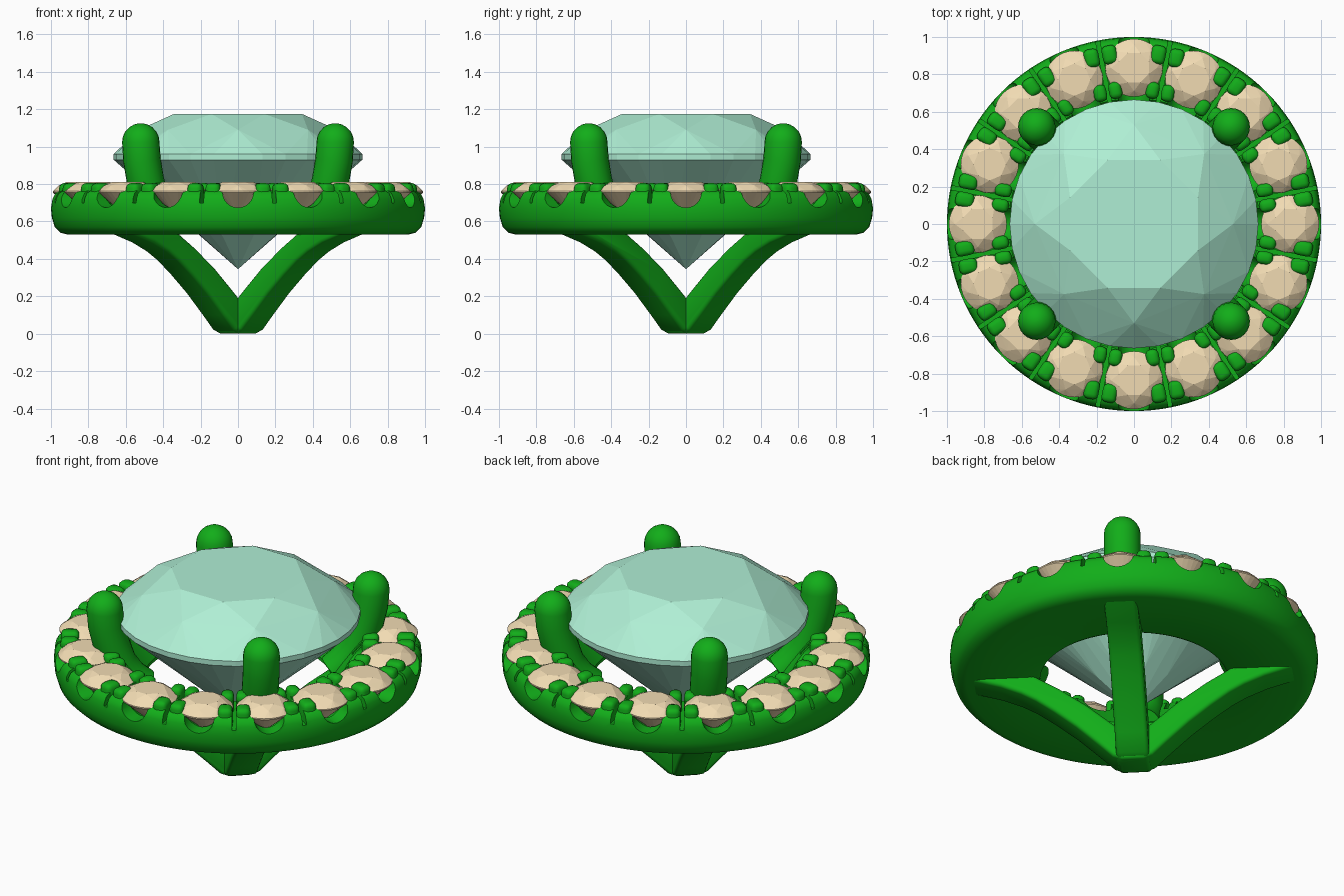
import bpy, bmesh, math
from math import sin, cos, pi
from mathutils import Matrix, Vector

if "Cube" in bpy.data.objects:
    bpy.data.objects.remove(bpy.data.objects["Cube"])


def material(name, rgb):
    m = bpy.data.materials.new(name)
    m.diffuse_color = (*rgb, 1)
    m.use_nodes = True
    m.node_tree.nodes["Principled BSDF"].inputs["Base Color"].default_value = m.diffuse_color
    return m


METAL = material("green_metal", (0.006, 0.42, 0.01))
MINT = material("mint_stone", (0.43, 0.86, 0.66))
TAN = material("tan_stone", (0.88, 0.71, 0.45))


def finish(name, bm, mat=None):
    bmesh.ops.recalc_face_normals(bm, faces=bm.faces)
    me = bpy.data.meshes.new(name)
    bm.to_mesh(me)
    bm.free()
    ob = bpy.data.objects.new(name, me)
    bpy.context.collection.objects.link(ob)
    if mat:
        me.materials.append(mat)
    return ob


def activate(ob):
    bpy.ops.object.select_all(action='DESELECT')
    ob.select_set(True)
    bpy.context.view_layer.objects.active = ob


def smooth(ob, angle=40):
    activate(ob)
    bpy.ops.object.shade_smooth_by_angle(angle=math.radians(angle))


def bevel(ob, width, segments=3):
    mod = ob.modifiers.new("bevel", 'BEVEL')
    mod.width, mod.segments, mod.limit_method = width, segments, 'ANGLE'
    activate(ob)
    bpy.ops.object.modifier_apply(modifier=mod.name)


def turn(i, n, offset=0.0):
    return Matrix.Rotation(2 * pi * (i + offset) / n, 4, 'Z')


def circle(n, r, z, offset=0.0):
    return [(r * cos(2 * pi * (i + offset) / n), r * sin(2 * pi * (i + offset) / n), z) for i in range(n)]


# Brilliant-cut stone: convex hull of facet corner rings
def brilliant(name, mat):
    bm = bmesh.new()
    pts = (circle(8, 0.37, 1.175, 0.5) + circle(8, 0.53, 1.09)
           + circle(32, 0.665, 0.96) + circle(32, 0.665, 0.93)
           + circle(8, 0.205, 0.515, 0.5) + [(0, 0, 0.345)])
    for p in pts:
        bm.verts.new(p)
    bmesh.ops.convex_hull(bm, input=bm.verts[:])
    bmesh.ops.dissolve_limit(bm, angle_limit=0.01, verts=bm.verts[:], edges=bm.edges[:])
    return finish(name, bm, mat)


brilliant("centre_stone", MINT)

# Sixteen halo stones share one scaled mesh
N = 16
S = 0.155 / 0.665
first = brilliant("halo_stone", TAN)
first.data.transform(Matrix.Translation((0.835, 0, 0.812 - 1.175 * S)) @ Matrix.Scale(S, 4))
for i in range(1, N):
    ob = bpy.data.objects.new("halo_stone", first.data)
    ob.matrix_world = turn(i, N)
    bpy.context.collection.objects.link(ob)

# Halo ring: lathed band
profile = [(0.51, 0.54), (0.53, 0.53), (0.91, 0.53), (0.95, 0.54), (0.98, 0.57), (0.995, 0.62), (1.0, 0.67),
           (0.995, 0.72), (0.98, 0.75), (0.955, 0.765), (0.67, 0.765), (0.65, 0.74), (0.54, 0.60), (0.51, 0.56)]
bm = bmesh.new()
vs = [bm.verts.new((r, 0, z)) for r, z in profile]
es = [bm.edges.new((vs[i], vs[(i + 1) % len(vs)])) for i in range(len(vs))]
bmesh.ops.spin(bm, geom=vs + es, axis=(0, 0, 1), cent=(0, 0, 0), angle=2 * pi, steps=128)
bmesh.ops.remove_doubles(bm, verts=bm.verts[:], dist=1e-4)
ring = finish("halo_ring", bm, METAL)

# Cutters: stone seats, scallops under the stones, and gaps between the prong pairs
seats, scallops, gaps = bmesh.new(), bmesh.new(), bmesh.new()
for i in range(N):
    bmesh.ops.create_cone(seats, cap_ends=True, segments=32, radius1=0.02, radius2=0.158, depth=0.17,
                          matrix=turn(i, N) @ Matrix.Translation((0.835, 0, 0.687)))
    bmesh.ops.create_cone(scallops, cap_ends=True, segments=24, radius1=0.083, radius2=0.083, depth=0.5,
                          matrix=turn(i, N) @ Matrix.Translation((0.85, 0, 0.757)) @ Matrix.Rotation(pi / 2, 4, 'Y'))
    bmesh.ops.create_cube(gaps, size=1, matrix=turn(i, N, 0.5) @ Matrix.Translation((0.85, 0, 0.78))
                          @ Matrix.Diagonal((0.6, 0.022, 0.16, 1)))
for name, cut in (("seat_cutter", seats), ("scallop_cutter", scallops), ("gap_cutter", gaps)):
    cutter = finish(name, cut)
    cutter.hide_render = True
    mod = ring.modifiers.new(name, 'BOOLEAN')
    mod.operation, mod.solver, mod.object = 'DIFFERENCE', 'EXACT', cutter
    activate(ring)
    bpy.ops.object.modifier_apply(modifier=name)
    bpy.data.objects.remove(cutter)
smooth(ring, 35)

# Small prongs: four rounded posts around each halo stone
bm = bmesh.new()
for i in range(N):
    for side in (-1, 1):
        for r, t, length, width in ((0.905, 0.13, 0.10, 0.08), (0.715, 0.10, 0.09, 0.07)):
            bmesh.ops.create_cube(bm, size=1, matrix=turn(i, N) @ Matrix.Translation((r, side * t, 0.725))
                                  @ Matrix.Rotation(side * pi / N, 4, 'Z')
                                  @ Matrix.Diagonal((length, width, 0.16, 1)))
prongs = finish("halo_prongs", bm, METAL)
bevel(prongs, 0.027)
smooth(prongs, 60)


# Large prong: tube swept along a bent path, closed by a dome
def claw(angle):
    path = [(0.53, 0.55), (0.60, 0.61), (0.66, 0.70), (0.70, 0.82), (0.727, 0.93), (0.735, 1.025)]
    rad = 0.1
    dome = [(1.025 + rad * sin(a), rad * cos(a)) for a in (0.3, 0.6, 0.9, 1.2, 1.4, 1.54)]
    rings = [(r, z, rad) for r, z in path] + [(0.735, z, w) for z, w in dome]
    bm = bmesh.new()
    loops = []
    for k, (r, z, w) in enumerate(rings):
        a, b = rings[max(k - 1, 0)], rings[min(k + 1, len(rings) - 1)]
        d = Vector((b[0] - a[0], 0, b[1] - a[1])).normalized()
        if k >= len(path) - 1:
            d = Vector((0, 0, 1))
        u = Vector((d.z, 0, -d.x))
        loops.append([bm.verts.new(Vector((r, 0, z)) + u * (w * cos(2 * pi * j / 24))
                                   + Vector((0, w * sin(2 * pi * j / 24), 0))) for j in range(24)])
    for lo, hi in zip(loops, loops[1:]):
        for j in range(24):
            bm.faces.new((lo[j], lo[(j + 1) % 24], hi[(j + 1) % 24], hi[j]))
    bm.faces.new(loops[0])
    bm.faces.new(loops[-1])
    bm.transform(Matrix.Rotation(angle, 4, 'Z'))
    smooth(finish("main_prong", bm, METAL), 50)


# Basket arm: side profile extruded to a bar, sweeping from the foot to the ring
def arm(angle):
    prof = [(-0.05, 0), (0.06, 0), (0.11, 0.02), (0.19, 0.10), (0.31, 0.215), (0.43, 0.315), (0.53, 0.39),
            (0.61, 0.437), (0.72, 0.485), (0.90, 0.54), (0.90, 0.60), (0.57, 0.60), (0.52, 0.53),
            (0.40, 0.455), (0.25, 0.345), (0.095, 0.21), (-0.05, 0.07)]
    bm = bmesh.new()
    face = bm.faces.new([bm.verts.new((r, -0.09, z)) for r, z in prof])
    out = bmesh.ops.extrude_face_region(bm, geom=[face])["geom"]
    bmesh.ops.translate(bm, vec=(0, 0.18, 0), verts=[v for v in out if isinstance(v, bmesh.types.BMVert)])
    bm.transform(Matrix.Rotation(angle, 4, 'Z'))
    ob = finish("basket_arm", bm, METAL)
    bevel(ob, 0.022)
    smooth(ob, 40)


for q in range(4):
    claw(pi / 4 + q * pi / 2)
    arm(pi / 4 + q * pi / 2)
